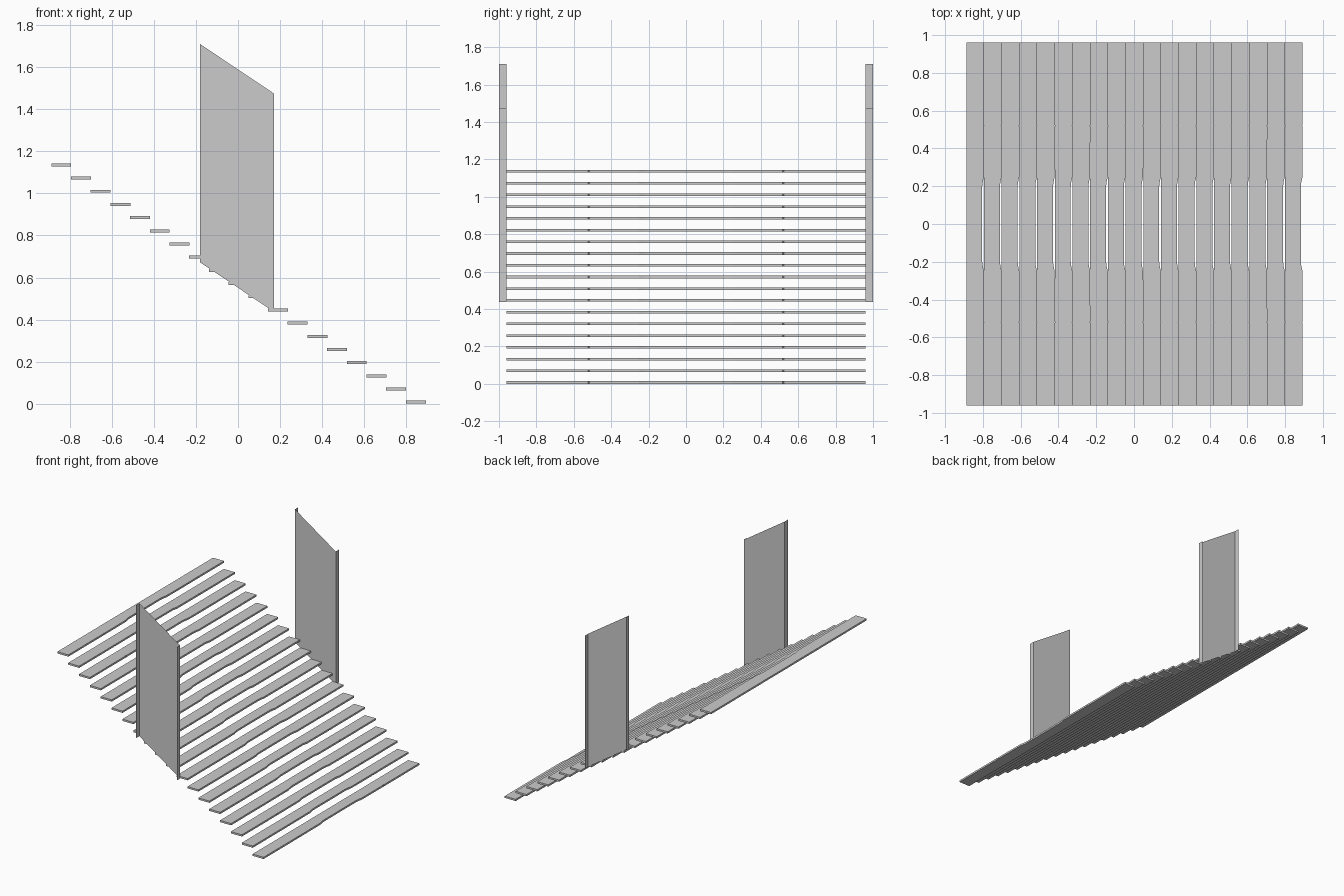
import bpy

if "Cube" in bpy.data.objects:
    bpy.data.objects.remove(bpy.data.objects["Cube"])


def make_mesh(name, verts, faces):
    me = bpy.data.meshes.new(name)
    me.from_pydata(verts, [], faces)
    me.update()
    ob = bpy.data.objects.new(name, me)
    bpy.context.collection.objects.link(ob)
    return ob


STEPS = 19
RUN, RISE = 0.0937, 0.0627
DEPTH, THICK, HALF = 0.0945, 0.014, 0.96

# Front edge of a tread: (y, wear depth), worn back in the middle
half_edge = [(0.20, 0.010), (0.225, 0.007), (0.25, 0.001),
             (0.516, 0.0), (0.52, 0.004), (0.524, 0.0), (HALF, 0.0)]
front_edge = [(-y, d) for y, d in reversed(half_edge)] + half_edge


def tread(i):
    x0 = -0.888 + i * RUN
    z0 = (STEPS - 1 - i) * RISE
    outline = [(x0, -HALF)] + [(x0 + DEPTH - d, y) for y, d in front_edge] + [(x0, HALF)]
    n = len(outline)
    verts = [(x, y, z) for z in (z0, z0 + THICK) for x, y in outline]
    faces = [tuple(reversed(range(n))), tuple(range(n, 2 * n))]
    faces += [(k, (k + 1) % n, n + (k + 1) % n, n + k) for k in range(n)]
    make_mesh(f"tread_{i + 1:02d}", verts, faces)


# Flight of worn treads, highest first
for i in range(STEPS):
    tread(i)


# Side panel: thin sheet with flanges folded outward, sloped with the stairs
def side_panel(name, side):
    section = [(-0.18, 1.0), (-0.18, HALF), (0.172, HALF), (0.172, 1.0)]
    verts = []
    for x, y in section:
        drop = (x + 0.18) * 0.67
        verts += [(x, side * y, 0.672 - drop), (x, side * y, 1.71 - drop)]
    faces = [(2 * k, 2 * k + 2, 2 * k + 3, 2 * k + 1) for k in range(3)]
    if side > 0:
        faces = [f[::-1] for f in faces]
    # sheet faces outward
    faces = [f[::-1] for f in faces]
    make_mesh(name, verts, faces)


side_panel("front_side_panel", -1)
side_panel("back_side_panel", 1)
